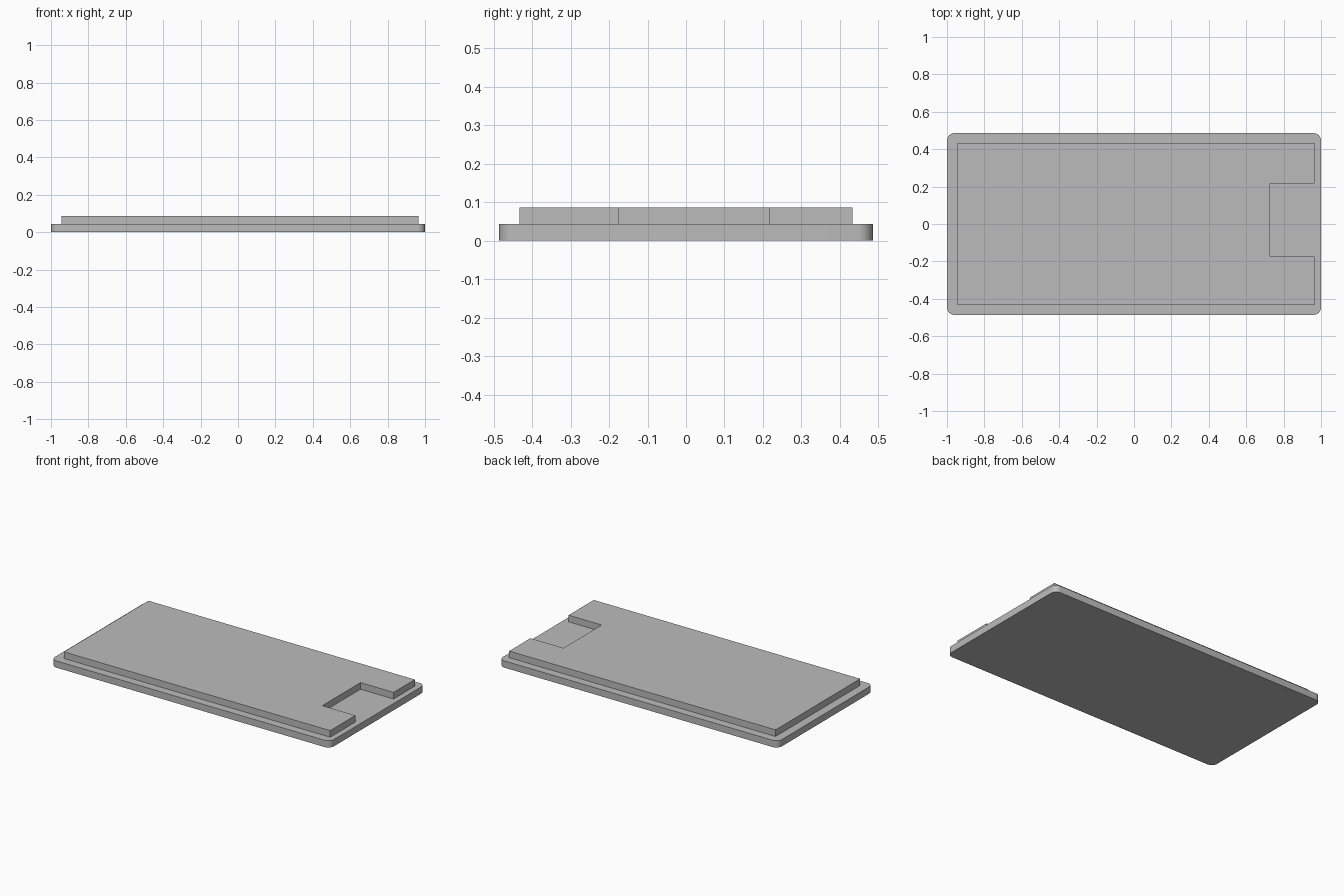
import bpy
import bmesh
from math import cos, sin, pi

default = bpy.data.objects.get("Cube")
if default:
    bpy.data.objects.remove(default, do_unlink=True)

grey = bpy.data.materials.new("plain_grey")
grey.use_nodes = True
grey.diffuse_color = (0.5, 0.5, 0.5, 1)
grey.node_tree.nodes["Principled BSDF"].inputs["Base Color"].default_value = (0.5, 0.5, 0.5, 1)


def extrude_outline(name, outline, bottom, top):
    """Solid prism from a counter-clockwise outline."""
    mesh = bpy.data.meshes.new(name)
    bm = bmesh.new()
    face = bm.faces.new([bm.verts.new((x, y, bottom)) for x, y in outline])
    result = bmesh.ops.extrude_face_region(bm, geom=[face], use_keep_orig=True)
    raised = [v for v in result["geom"] if isinstance(v, bmesh.types.BMVert)]
    bmesh.ops.translate(bm, verts=raised, vec=(0, 0, top - bottom))
    bmesh.ops.recalc_face_normals(bm, faces=bm.faces)
    bm.to_mesh(mesh)
    bm.free()
    mesh.materials.append(grey)
    obj = bpy.data.objects.new(name, mesh)
    bpy.context.collection.objects.link(obj)
    return obj


def rounded_rectangle(half_x, half_y, radius, steps):
    points = []
    for quarter, (sx, sy) in enumerate([(1, 1), (-1, 1), (-1, -1), (1, -1)]):
        for i in range(steps + 1):
            a = (quarter + i / steps) * pi / 2
            points.append((sx * (half_x - radius) + radius * cos(a),
                           sy * (half_y - radius) + radius * sin(a)))
    return points


# Lower plate with rounded corners
base = extrude_outline("base_plate", rounded_rectangle(1, 0.486, 0.04, 8), 0, 0.044)
bpy.ops.object.select_all(action="DESELECT")
base.select_set(True)
bpy.context.view_layer.objects.active = base
bpy.ops.object.shade_smooth_by_angle()

# Raised panel with a rectangular notch in its left end
left, right, front, back = -0.945, 0.964, -0.433, 0.433
notch_x, notch_front, notch_back = 0.727, -0.175, 0.216
extrude_outline("raised_panel", [
    (left, front), (right, front),
    (right, notch_front), (notch_x, notch_front),
    (notch_x, notch_back), (right, notch_back),
    (right, back), (left, back)], 0.044, 0.087)
